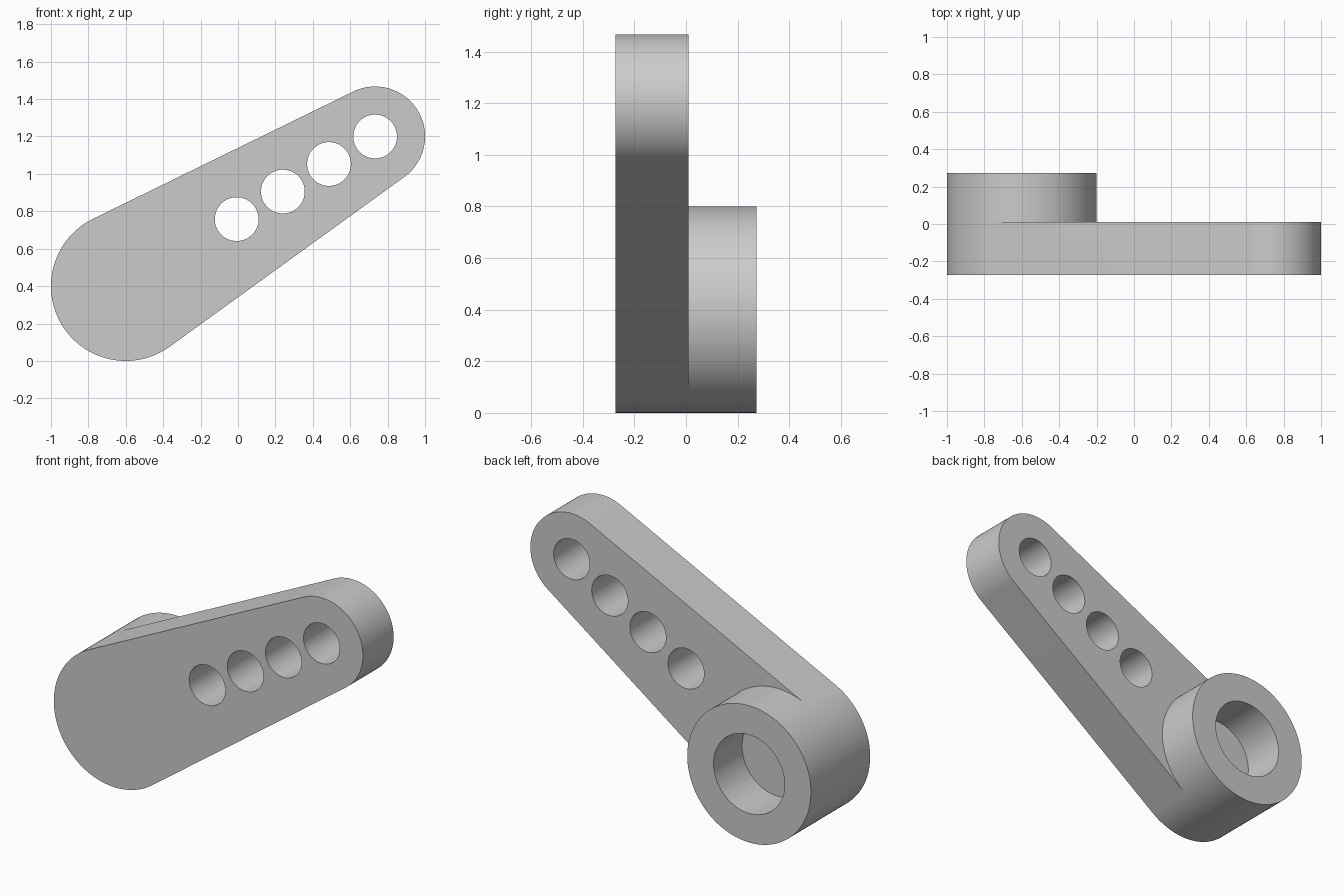
import bpy
import bmesh
from math import acos, atan2, cos, sin, hypot, pi, radians

cube = bpy.data.objects.get("Cube")
if cube:
    bpy.data.objects.remove(cube, do_unlink=True)

# Main dimensions: hub and tip circles in the x-z plane, depths along y
HUB, HUB_R = (-0.6, 0.4), 0.4
TIP, TIP_R = (0.733, 1.2), 0.267
FRONT, STEP, BACK = -0.274, 0.01, 0.274
HOLE_R, BORE_R = 0.117, 0.23
FIRST_HOLE = (-0.007, 0.758)

grey = bpy.data.materials.new("plain_grey")
grey.use_nodes = True
colour = (0.6, 0.6, 0.6, 1)
grey.diffuse_color = colour
grey.node_tree.nodes["Principled BSDF"].inputs["Base Color"].default_value = colour


def arc(centre, radius, start, end, steps):
    """Points along an arc, both ends included."""
    angles = [start + (end - start) * i / steps for i in range(steps + 1)]
    return [(centre[0] + radius * cos(a), centre[1] + radius * sin(a)) for a in angles]


def prism(name, outline, y0, y1):
    """Extrude an x-z outline from y0 to y1."""
    bm = bmesh.new()
    face = bm.faces.new([bm.verts.new((x, y0, z)) for x, z in outline])
    new = bmesh.ops.extrude_face_region(bm, geom=[face], use_keep_orig=True)["geom"]
    bmesh.ops.translate(bm, vec=(0, y1 - y0, 0),
                        verts=[v for v in new if isinstance(v, bmesh.types.BMVert)])
    bmesh.ops.recalc_face_normals(bm, faces=bm.faces)
    mesh = bpy.data.meshes.new(name)
    bm.to_mesh(mesh)
    bm.free()
    mesh.materials.append(grey)
    obj = bpy.data.objects.new(name, mesh)
    bpy.context.collection.objects.link(obj)
    return obj


def combine(target, other, operation):
    """Apply a boolean and discard the second object."""
    mod = target.modifiers.new(operation.lower(), 'BOOLEAN')
    mod.operation, mod.object, mod.solver = operation, other, 'EXACT'
    bpy.context.view_layer.objects.active = target
    bpy.ops.object.modifier_apply(modifier=mod.name)
    bpy.data.objects.remove(other, do_unlink=True)


# Tangent directions shared by the two end circles
dx, dz = TIP[0] - HUB[0], TIP[1] - HUB[1]
axis = atan2(dz, dx)
spread = acos((HUB_R - TIP_R) / hypot(dx, dz))
upper, lower = axis + spread, axis - spread

# Tapered arm and the round hub standing behind its wide end
hub_arc = arc(HUB, HUB_R, upper, lower + 2 * pi, 64)
arm = prism("crank_arm", hub_arc + arc(TIP, TIP_R, lower, upper, 64), FRONT, STEP)
inner_arc = arc(HUB, HUB_R, lower, upper, 60)[1:-1]
hub = prism("hub", hub_arc + inner_arc, STEP, BACK)
combine(arm, hub, 'UNION')

# Blind bore in the hub
combine(arm, prism("bore_cutter", arc(HUB, BORE_R, 0, 2 * pi, 96)[:-1],
                   STEP, BACK + 0.1), 'DIFFERENCE')

# Four through holes, evenly spaced up to the tip
for i in range(4):
    centre = [a + (b - a) * i / 3 for a, b in zip(FIRST_HOLE, TIP)]
    combine(arm, prism("hole_cutter", arc(centre, HOLE_R, 0, 2 * pi, 64)[:-1],
                       FRONT - 0.1, STEP + 0.1), 'DIFFERENCE')

# Smooth round walls with crisp rims
bpy.ops.object.select_all(action='DESELECT')
arm.select_set(True)
bpy.context.view_layer.objects.active = arm
bpy.ops.object.shade_smooth_by_angle(angle=radians(30))
